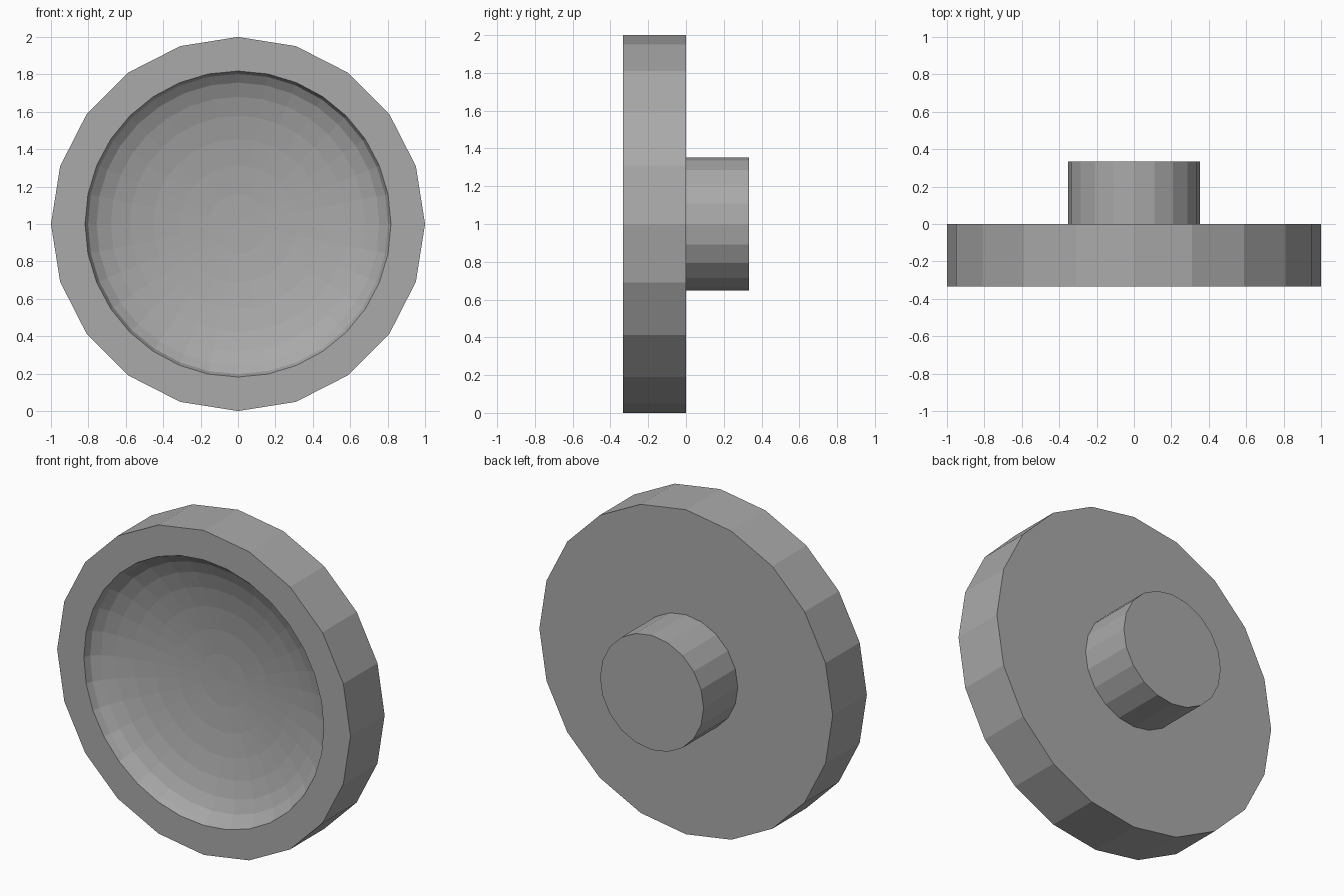
import bpy, bmesh
from math import sin, cos, pi

if "Cube" in bpy.data.objects:
    bpy.data.objects.remove(bpy.data.objects["Cube"])

HALF, CENTRE_Z = 0.333, 1.0
BOWL_R, BOWL_DEPTH = 0.818, 0.20


def ring(bm, radius, y, sides):
    return [bm.verts.new((radius * sin(2 * pi * i / sides), y,
                          CENTRE_Z + radius * cos(2 * pi * i / sides)))
            for i in range(sides)]


def bridge(bm, a, b):
    n = len(a)
    for i in range(n):
        j = (i + 1) % n
        bm.faces.new((a[i], a[j], b[j], b[i]))


def loop_edges(bm, r):
    return [bm.edges.get((r[i - 1], r[i])) for i in range(len(r))]


def finish(bm, name):
    bmesh.ops.recalc_face_normals(bm, faces=bm.faces[:])
    mesh = bpy.data.meshes.new(name)
    bm.to_mesh(mesh)
    bm.free()
    # Mid-dark grey
    mat = bpy.data.materials.get("dark_grey") or bpy.data.materials.new("dark_grey")
    mat.diffuse_color = (0.4, 0.4, 0.4, 1)
    mat.use_nodes = True
    mat.node_tree.nodes["Principled BSDF"].inputs["Base Color"].default_value = mat.diffuse_color
    mesh.materials.append(mat)
    obj = bpy.data.objects.new(name, mesh)
    bpy.context.collection.objects.link(obj)
    return obj


# Thick 20-sided disc with a shallow dish sunk into the front
bm = bmesh.new()
front = ring(bm, 1.0, -HALF, 20)
back = ring(bm, 1.0, 0.0, 20)
bridge(bm, front, back)
bm.faces.new(back)

# Dish: half of a flattened 32 x 16 sphere
rim = ring(bm, BOWL_R, -HALF, 32)
prev = rim
for k in range(1, 8):
    t = k * pi / 16
    nxt = ring(bm, BOWL_R * cos(t), -HALF + BOWL_DEPTH * sin(t), 32)
    bridge(bm, prev, nxt)
    prev = nxt
pole = bm.verts.new((0, -HALF + BOWL_DEPTH, CENTRE_Z))
for i in range(32):
    bm.faces.new((prev[i - 1], prev[i], pole))

# Flat front border between the outer edge and the dish rim
bmesh.ops.triangle_fill(bm, use_beauty=True, normal=(0, -1, 0),
                        edges=loop_edges(bm, front) + loop_edges(bm, rim))
finish(bm, "dish_disc")

# Round mounting stub on the back
bm = bmesh.new()
base = ring(bm, 0.353, 0.0, 20)
end = ring(bm, 0.353, HALF, 20)
bridge(bm, base, end)
bm.faces.new(base)
bm.faces.new(end)
finish(bm, "rear_stub")
